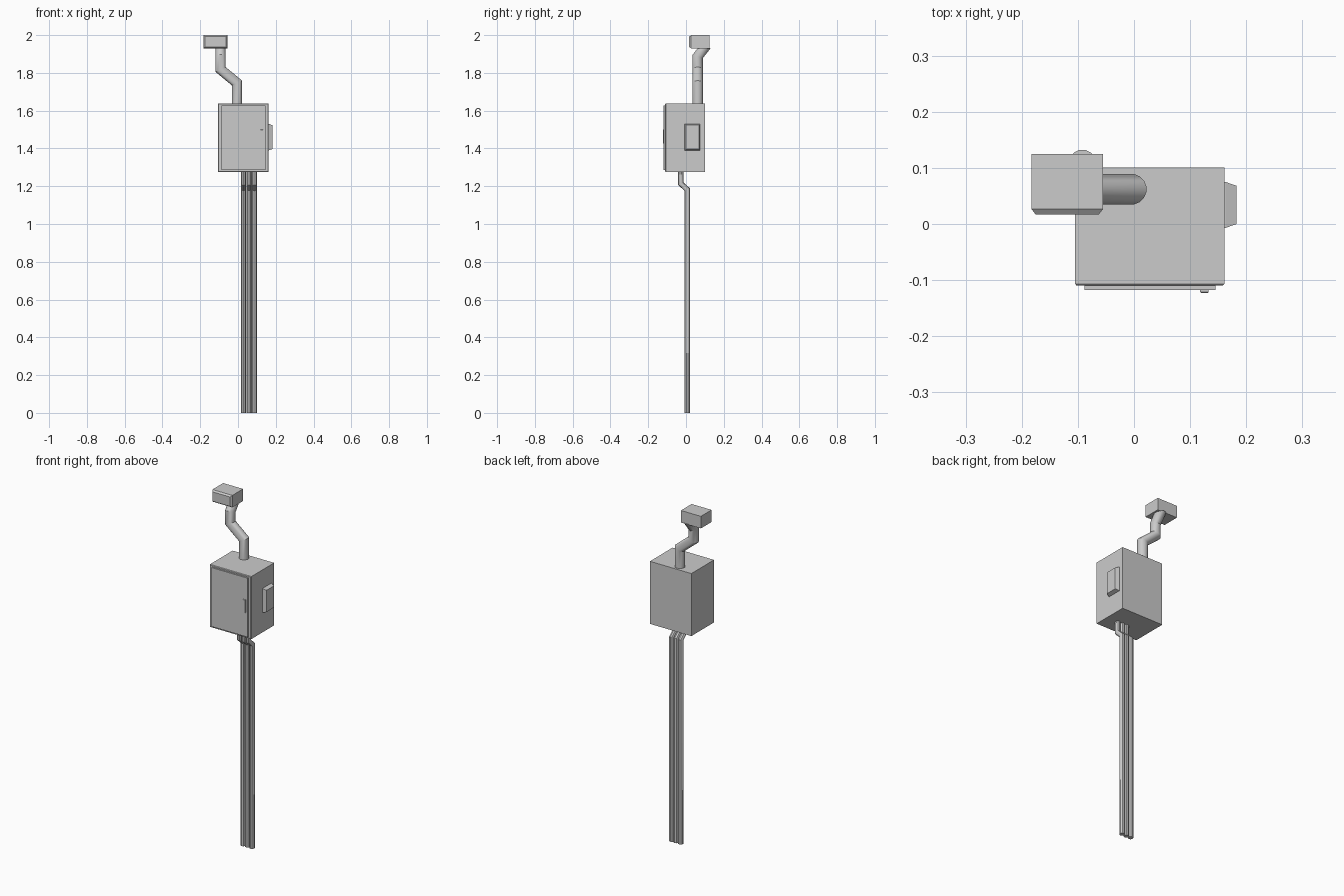
import bpy, bmesh, math
from mathutils import Vector

if "Cube" in bpy.data.objects:
    bpy.data.objects.remove(bpy.data.objects["Cube"])


def finish(bm, name):
    bmesh.ops.recalc_face_normals(bm, faces=bm.faces)
    me = bpy.data.meshes.new(name)
    bm.to_mesh(me)
    bm.free()
    ob = bpy.data.objects.new(name, me)
    bpy.context.collection.objects.link(ob)
    return ob


def box(name, lo, hi, taper=None, inset=0.0, depth=0.0):
    """Box; the 'taper' side gets a chamfered rim of the given inset and depth."""
    lo, hi = Vector(lo), Vector(hi)
    bm = bmesh.new()
    bmesh.ops.create_cube(bm, size=1)
    for v in bm.verts:
        v.co = Vector([(lo[i] + hi[i]) / 2 + v.co[i] * (hi[i] - lo[i]) for i in range(3)])
    if taper:
        d = Vector(taper)
        bm.normal_update()
        face = max(bm.faces, key=lambda f: f.normal.dot(d))
        bmesh.ops.inset_region(bm, faces=[face], thickness=inset)
        for v in face.verts:
            v.co += d * depth
    return finish(bm, name)


def pipe(name, points, radius, sides):
    """Round tube with mitred bends and horizontal ends."""
    pts = [Vector(p) for p in points]
    up = Vector((0, 0, 1))
    bm = bmesh.new()
    co = [pts[0] + Vector((math.cos(a), math.sin(a), 0)) * radius
          for a in (math.tau * (i + 0.5) / sides for i in range(sides))]
    rings = [[bm.verts.new(c) for c in co]]
    for k in range(1, len(pts)):
        d = (pts[k] - pts[k - 1]).normalized()
        n = up if k == len(pts) - 1 else d + (pts[k + 1] - pts[k]).normalized()
        co = [c + d * ((pts[k] - c).dot(n) / d.dot(n)) for c in co]
        rings.append([bm.verts.new(c) for c in co])
    for a, b in zip(rings, rings[1:]):
        for i in range(sides):
            j = (i + 1) % sides
            bm.faces.new((a[i], a[j], b[j], b[i]))
    bm.faces.new(rings[0])
    bm.faces.new(rings[-1])
    ob = finish(bm, name)
    bpy.ops.object.select_all(action='DESELECT')
    ob.select_set(True)
    bpy.context.view_layer.objects.active = ob
    bpy.ops.object.shade_smooth_by_angle(angle=math.radians(30))
    return ob


# Cabinet with slightly chamfered front edge
FRONT = (0, -1, 0)
box("cabinet", (-0.105, -0.107, 1.275), (0.161, 0.101, 1.638), FRONT, 0.004, 0.003)

# Door and its latch
box("door", (-0.088, -0.118, 1.286), (0.145, -0.109, 1.628))
box("door_latch", (0.118, -0.121, 1.425), (0.133, -0.117, 1.50), FRONT, 0.002, 0.002)

# Tapered cover on the right side
box("side_cover", (0.160, -0.007, 1.39), (0.163, 0.075, 1.53), (1, 0, 0), 0.010, 0.020)

# Bent pipe from the cabinet to the upper box
pipe("upper_pipe", [(-0.005, 0.062, 1.63), (-0.005, 0.062, 1.746),
                    (-0.092, 0.062, 1.818), (-0.092, 0.062, 1.887),
                    (-0.092, 0.098, 1.933)], 0.0275, 16)

# Upper box with chamfered front
box("upper_box", (-0.183, 0.027, 1.93), (-0.055, 0.125, 2.0), FRONT, 0.011, 0.010)

# Three parallel conduits to the ground
for i in range(3):
    x = 0.029 + 0.0285 * i
    pipe(f"conduit_{i + 1}", [(x, 0.007, 0), (x, 0.007, 1.182),
                              (x, -0.027, 1.213), (x, -0.027, 1.28)], 0.0145, 10)
